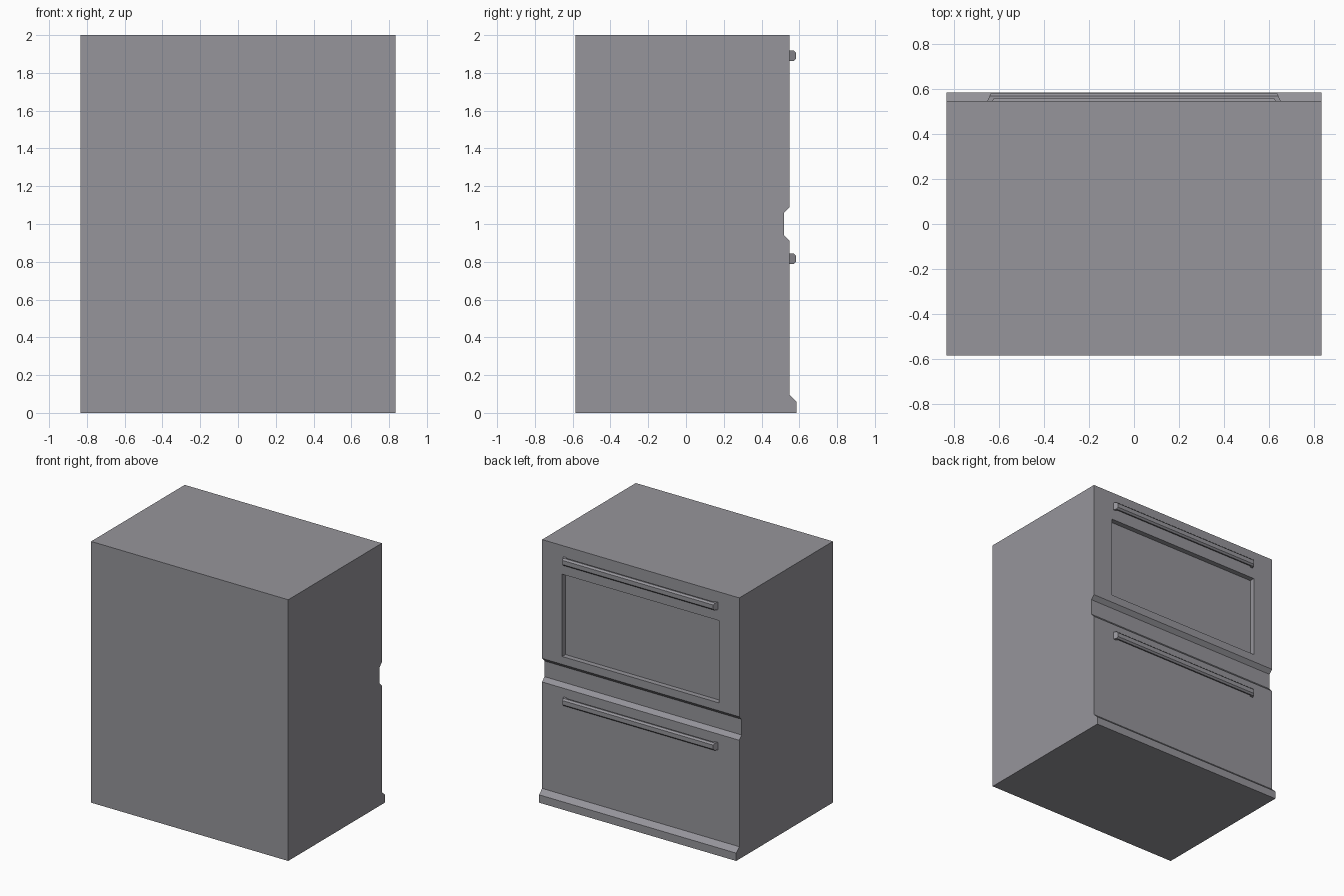
import bpy, bmesh
from mathutils import Vector

if "Cube" in bpy.data.objects:
    bpy.data.objects.remove(bpy.data.objects["Cube"])

grey = bpy.data.materials.new("cabinet_grey")
grey.diffuse_color = (0.305, 0.30, 0.328, 1)
grey.use_nodes = True
grey.node_tree.nodes["Principled BSDF"].inputs["Base Color"].default_value = grey.diffuse_color


def prism(name, points, offset, bevel_rule=None, bevel=0.0):
    """Extrude a polygon of 3D points along offset, optionally bevelling chosen edges."""
    bm = bmesh.new()
    face = bm.faces.new([bm.verts.new(p) for p in points])
    ext = bmesh.ops.extrude_face_region(bm, geom=[face])
    moved = [g for g in ext["geom"] if isinstance(g, bmesh.types.BMVert)]
    bmesh.ops.translate(bm, verts=moved, vec=Vector(offset))
    bmesh.ops.recalc_face_normals(bm, faces=bm.faces)
    if bevel_rule:
        edges = [e for e in bm.edges if bevel_rule(e)]
        bmesh.ops.bevel(bm, geom=edges, offset=bevel, segments=1, affect='EDGES')
    mesh = bpy.data.meshes.new(name)
    bm.to_mesh(mesh)
    bm.free()
    mesh.materials.append(grey)
    obj = bpy.data.objects.new(name, mesh)
    bpy.context.collection.objects.link(obj)
    return obj


W, BACK, DOOR, LIP, GROOVE = 0.835, -0.585, 0.548, 0.585, 0.52

# Cabinet: side profile with plinth lip and groove between the two doors
profile = [(BACK, 0), (LIP, 0), (LIP, 0.06), (DOOR, 0.095), (DOOR, 0.91),
           (GROOVE, 0.94), (GROOVE, 1.06), (DOOR, 1.09), (DOOR, 2), (BACK, 2)]
cabinet = prism("cabinet", [(-W, y, z) for y, z in profile], (2 * W, 0, 0))

# Recessed window panel in the upper door
cutter = prism("window_cutter",
               [(-0.665, 0.508, 1.15), (0.665, 0.508, 1.15),
                (0.665, 0.508, 1.78), (-0.665, 0.508, 1.78)], (0, 0.2, 0))
mod = cabinet.modifiers.new("window_recess", 'BOOLEAN')
mod.operation = 'DIFFERENCE'
mod.solver = 'EXACT'
mod.object = cutter
bpy.context.view_layer.objects.active = cabinet
bpy.ops.object.modifier_apply(modifier=mod.name)
bpy.data.objects.remove(cutter)

# Handles: shallow bridges with chamfered front edges
half = [(0.655, DOOR - 0.002), (0.638, 0.582)]
inner = [(0.622, 0.56), (0.632, DOOR - 0.002)]
arch = half + [(-x, y) for x, y in reversed(half)]
arch += [(-x, y) for x, y in reversed(inner)] + inner


def is_front_edge(e):
    return all(v.co.y > 0.58 for v in e.verts) and abs(e.verts[0].co.x - e.verts[1].co.x) > 1


for name, z in (("upper_handle", 1.89), ("lower_handle", 0.817)):
    prism(name, [(x, y, z - 0.028) for x, y in arch], (0, 0, 0.056), is_front_edge, 0.012)
